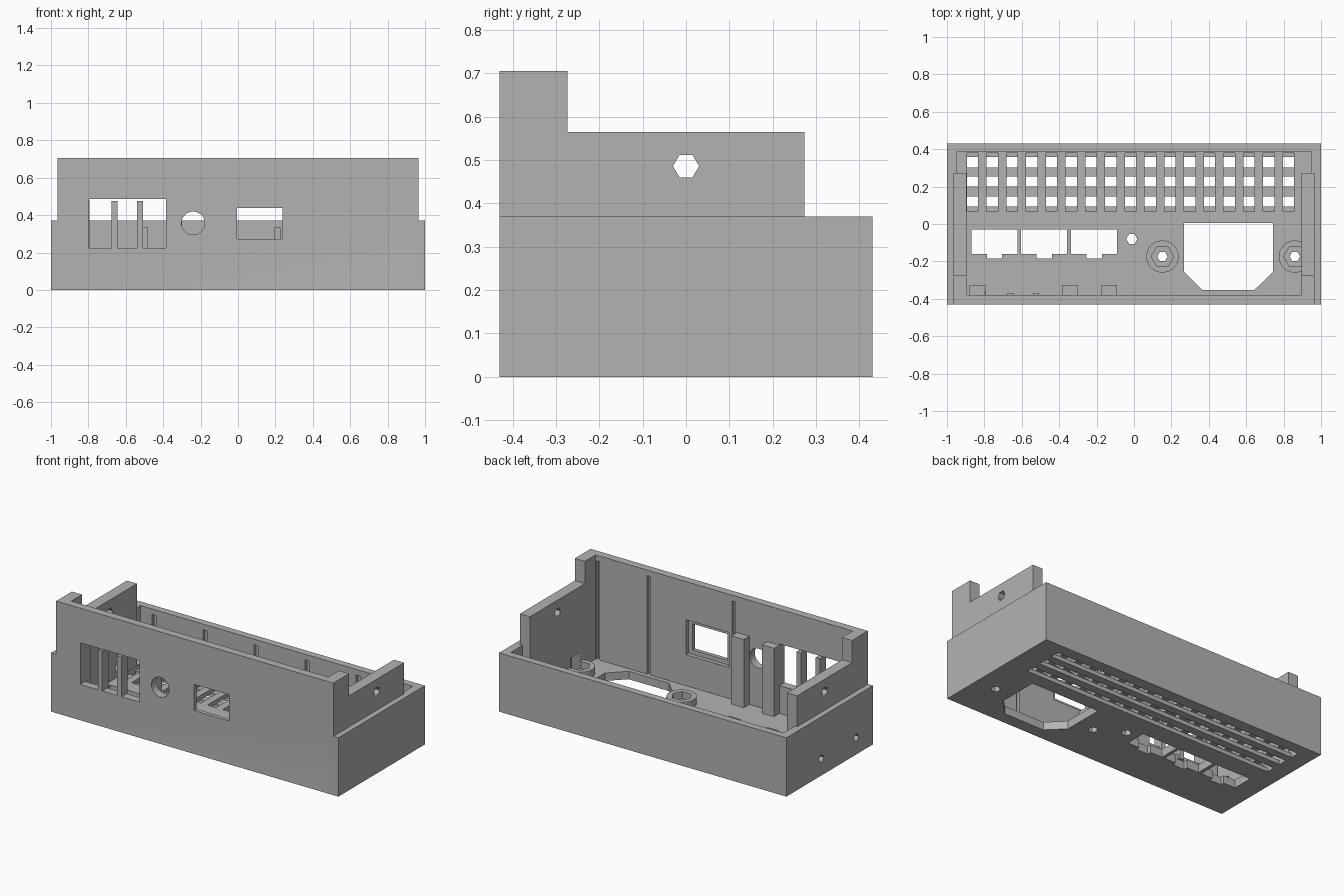
import bpy, bmesh, math
from mathutils import Matrix

cube = bpy.data.objects.get("Cube")
if cube:
    bpy.data.objects.remove(cube, do_unlink=True)

grey = bpy.data.materials.new("plain grey plastic")
grey.use_nodes = True
colour = (0.45, 0.45, 0.45, 1)
grey.diffuse_color = colour
grey.node_tree.nodes["Principled BSDF"].inputs["Base Color"].default_value = colour


def make(name, bm):
    bmesh.ops.recalc_face_normals(bm, faces=bm.faces)
    mesh = bpy.data.meshes.new(name)
    bm.to_mesh(mesh)
    bm.free()
    mesh.materials.append(grey)
    ob = bpy.data.objects.new(name, mesh)
    bpy.context.scene.collection.objects.link(ob)
    return ob


def boxes(name, spans):
    """Boxes given as x0, x1, y0, y1, z0, z1."""
    bm = bmesh.new()
    for x0, x1, y0, y1, z0, z1 in spans:
        m = Matrix.Translation(((x0 + x1) / 2, (y0 + y1) / 2, (z0 + z1) / 2))
        m = m @ Matrix.Diagonal((x1 - x0, y1 - y0, z1 - z0, 1))
        bmesh.ops.create_cube(bm, size=1, matrix=m)
    return make(name, bm)


def rod(name, centre, radius, length, axis="Z", sides=6):
    turn = {"Z": Matrix(), "X": Matrix.Rotation(math.pi / 2, 4, "Y") @ Matrix.Rotation(math.pi / 2, 4, "Z"),
            "Y": Matrix.Rotation(math.pi / 2, 4, "X")}[axis]
    bm = bmesh.new()
    # Corner points to the side on every hexagon
    spin = Matrix.Rotation(math.pi / 2, 4, "Z")
    bmesh.ops.create_cone(bm, cap_ends=True, segments=sides, radius1=radius, radius2=radius,
                          depth=length, matrix=Matrix.Translation(centre) @ turn @ spin)
    return make(name, bm)


def prism(name, outline, z0, z1):
    bm = bmesh.new()
    face = bm.faces.new([bm.verts.new((x, y, z0)) for x, y in outline])
    top = bmesh.ops.extrude_face_region(bm, geom=[face])["geom"]
    bmesh.ops.translate(bm, vec=(0, 0, z1 - z0), verts=[v for v in top if isinstance(v, bmesh.types.BMVert)])
    return make(name, bm)


def combine(target, tool, operation="DIFFERENCE"):
    mod = target.modifiers.new(operation, "BOOLEAN")
    mod.object, mod.operation, mod.solver = tool, operation, "EXACT"
    mod.use_self = True
    tools.append(tool)


tools = []
FLOOR, RIM, TOP = 0.05, 0.37, 0.705

# Tray with hollow, then the raised front wall and side tabs
case = boxes("case_body", [(-1, 1, -0.43, 0.43, 0, RIM)])
combine(case, boxes("cavity", [(-0.948, 0.948, -0.38, 0.385, FLOOR, 1)]))
combine(case, boxes("front_wall", [(-0.965, 0.965, -0.43, -0.38, 0.02, TOP)]), "UNION")
for s in (-1, 1):
    xs = sorted((s * 0.895, s * 0.965))
    combine(case, boxes("side_tab", [(*xs, -0.43, 0.273, 0.02, 0.565)]), "UNION")
    combine(case, boxes("tall_corner", [(*xs, -0.43, -0.273, 0.02, TOP)]), "UNION")

# Board posts behind the front wall
combine(case, boxes("board_posts", [(x, x + 0.085, -0.4, -0.325, 0.02, 0.48)
                                    for x in (-0.88, -0.385, -0.175)]), "UNION")

# Round standoffs with nut pockets
for x in (0.152, 0.86):
    combine(case, rod("standoff", (x, -0.174, 0.06), 0.086, 0.07, sides=48), "UNION")
for x in (0.152, 0.86):
    combine(case, rod("nut_pocket", (x, -0.174, 0.1), 0.06, 0.1))
    combine(case, rod("screw_hole", (x, -0.174, 0.05), 0.028, 0.2))
combine(case, rod("floor_hole", (-0.012, -0.08, 0.05), 0.03, 0.2))

# Vent grid: cross slots in the upper half of the floor, long slots below
combine(case, boxes("cross_slots", [(-0.893 + i * 0.1056, -0.834 + i * 0.1056, 0.067, 0.38, 0.025, 0.08)
                                    for i in range(17)]))
combine(case, boxes("long_slots", [(-0.893, 0.856, y, y + 0.055, -0.05, 0.025)
                                   for y in (0.093, 0.2, 0.303)]))

# Socket openings in the floor, each with a latch notch
for x in (-0.87, -0.603, -0.337):
    a, b = x + 0.083, x + 0.165
    combine(case, prism("socket_opening", [(x, -0.03), (x, -0.16), (a, -0.16), (a, -0.185), (b, -0.185),
                                           (b, -0.16), (x + 0.246, -0.16), (x + 0.246, -0.03)], -0.05, 0.1))
combine(case, prism("inlet_opening", [(0.267, 0.005), (0.267, -0.255), (0.365, -0.352), (0.645, -0.352),
                                      (0.743, -0.255), (0.743, 0.005)], -0.05, 0.1))

# Front wall openings
combine(case, boxes("wide_window", [(-0.797, -0.385, -0.5, -0.36, 0.225, 0.487)]))
combine(case, rod("round_window", (-0.24, -0.41, 0.357), 0.062, 0.1, "Y", 32))
combine(case, boxes("small_window", [(-0.005, 0.237, -0.5, -0.3, 0.273, 0.438)]))
combine(case, boxes("small_window_recess", [(-0.035, 0.267, -0.405, -0.3, 0.245, 0.465)]))
combine(case, boxes("window_bars", [(x, x + 0.031, -0.43, -0.37, 0.2, 0.475)
                                    for x in (-0.675, -0.54)]), "UNION")

# Shallow grooves on the inside of the back and front walls
combine(case, boxes("back_grooves", [(x, x + 0.027, 0.36, 0.405, FLOOR, 0.335)
                                     for x in (-0.867, -0.512, -0.157, 0.198, 0.553)]))
combine(case, boxes("front_grooves", [(x, x + 0.022, -0.4, -0.36, FLOOR, 0.67)
                                      for x in (-0.075, 0.515, 0.868)]))

# Screw holes in the side tabs and in one end wall
for s in (-1, 1):
    combine(case, rod("tab_hole", (s * 0.93, 0, 0.486), 0.03, 0.2, "X"))
for y in (0.083, -0.263):
    combine(case, rod("end_hole", (-0.95, y, 0.105), 0.026, 0.2, "X"))

# Bake the cuts and discard the tools
graph = bpy.context.evaluated_depsgraph_get()
graph.update()
baked = bpy.data.meshes.new_from_object(case.evaluated_get(graph))
case.modifiers.clear()
case.data = baked
baked.materials.clear()
baked.materials.append(grey)
for tool in tools:
    bpy.data.objects.remove(tool, do_unlink=True)

bpy.ops.object.select_all(action="DESELECT")
case.select_set(True)
bpy.context.view_layer.objects.active = case
bpy.ops.object.shade_smooth_by_angle(angle=math.radians(20))
